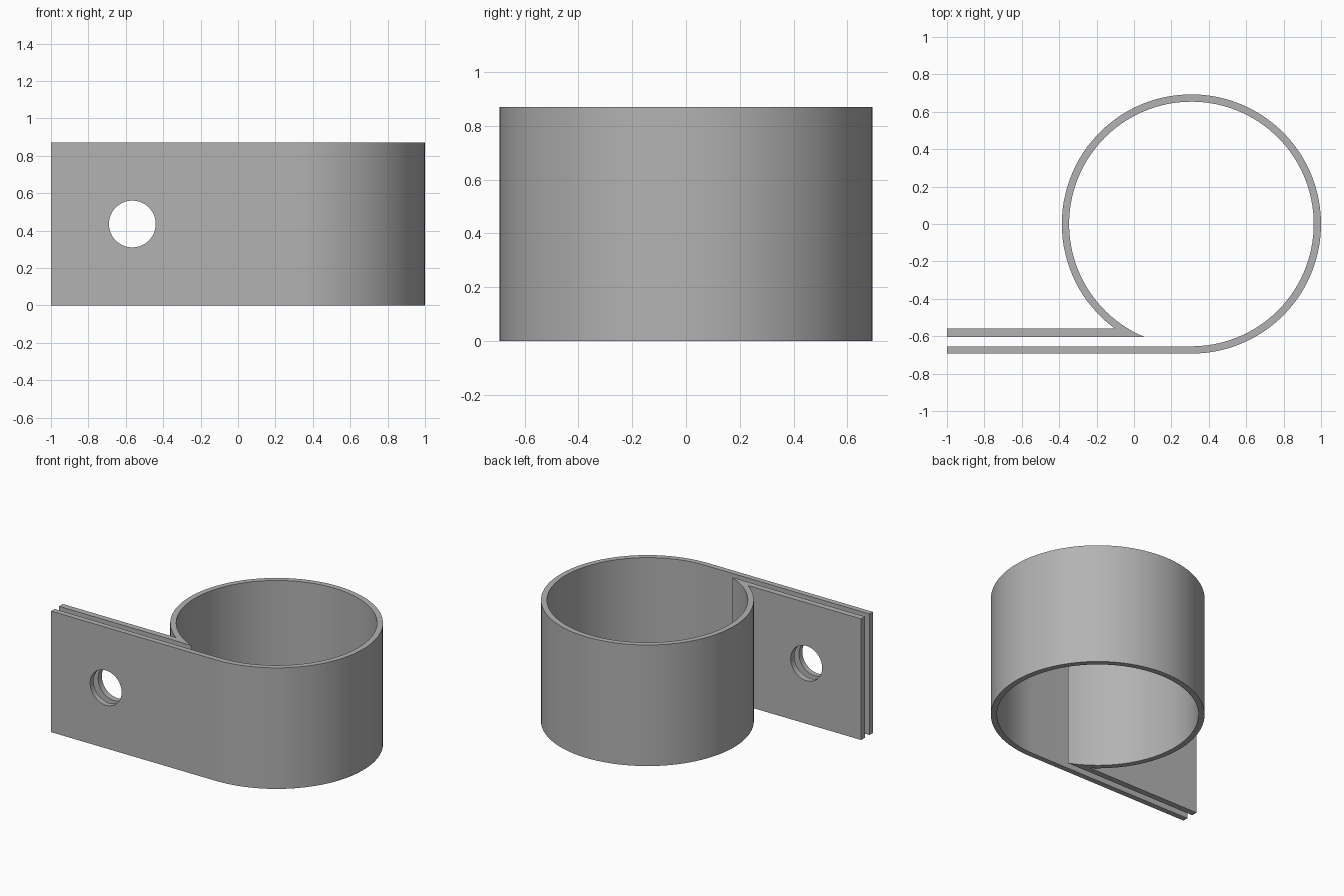
import bpy, bmesh
from math import asin, cos, sin, pi, radians

cube = bpy.data.objects.get("Cube")
if cube:
    bpy.data.objects.remove(cube, do_unlink=True)

HEIGHT = 0.87
CX = 0.307                          # ring centre
R_OUT, R_IN = 0.693, 0.654          # ring radii
TAB_BACK, TAB_FRONT = -0.56, -0.603  # rear tab faces
TAB_END = -1.0
STEPS = 96

steel = bpy.data.materials.new("grey_steel")
steel.use_nodes = True
color = (0.45, 0.45, 0.45, 1)
steel.diffuse_color = color
steel.node_tree.nodes["Principled BSDF"].inputs["Base Color"].default_value = color


def arc(radius, start, end):
    angles = [start + (end - start) * i / STEPS for i in range(STEPS + 1)]
    return [(CX + radius * cos(a), radius * sin(a)) for a in angles]


# Strap outline: front tab, around the ring, rear tab, and back inside
outline = [(TAB_END, -R_OUT)]
outline += arc(R_OUT, -pi / 2, pi + asin(-TAB_BACK / R_OUT))
outline += [(TAB_END, TAB_BACK), (TAB_END, TAB_FRONT)]
outline += arc(R_IN, pi + asin(-TAB_FRONT / R_IN), -pi / 2)
outline += [(TAB_END, -R_IN)]

bm = bmesh.new()
base = bm.faces.new([bm.verts.new((x, y, 0)) for x, y in outline])
top = bmesh.ops.extrude_face_region(bm, geom=[base], use_keep_orig=True)["geom"]
bmesh.ops.translate(bm, vec=(0, 0, HEIGHT),
                    verts=[v for v in top if isinstance(v, bmesh.types.BMVert)])
bmesh.ops.recalc_face_normals(bm, faces=bm.faces)
mesh = bpy.data.meshes.new("clamp_strap")
bm.to_mesh(mesh)
bm.free()
mesh.materials.append(steel)
strap = bpy.data.objects.new("clamp_strap", mesh)
bpy.context.collection.objects.link(strap)

# Bolt hole through both tabs
bpy.ops.mesh.primitive_cylinder_add(vertices=64, radius=0.125, depth=0.4,
                                    location=(-0.565, -0.63, HEIGHT / 2),
                                    rotation=(radians(90), 0, 0))
cutter = bpy.context.object
cutter.name = "bolt_hole_cutter"
cutter.hide_render = True
cutter.data.materials.append(steel)
hole = strap.modifiers.new("bolt_hole", 'BOOLEAN')
hole.operation = 'DIFFERENCE'
hole.solver = 'EXACT'
hole.object = cutter

bpy.ops.object.select_all(action='DESELECT')
strap.select_set(True)
bpy.context.view_layer.objects.active = strap
bpy.ops.object.modifier_apply(modifier=hole.name)
bpy.data.objects.remove(cutter, do_unlink=True)
bpy.ops.object.shade_smooth_by_angle(angle=radians(30))
